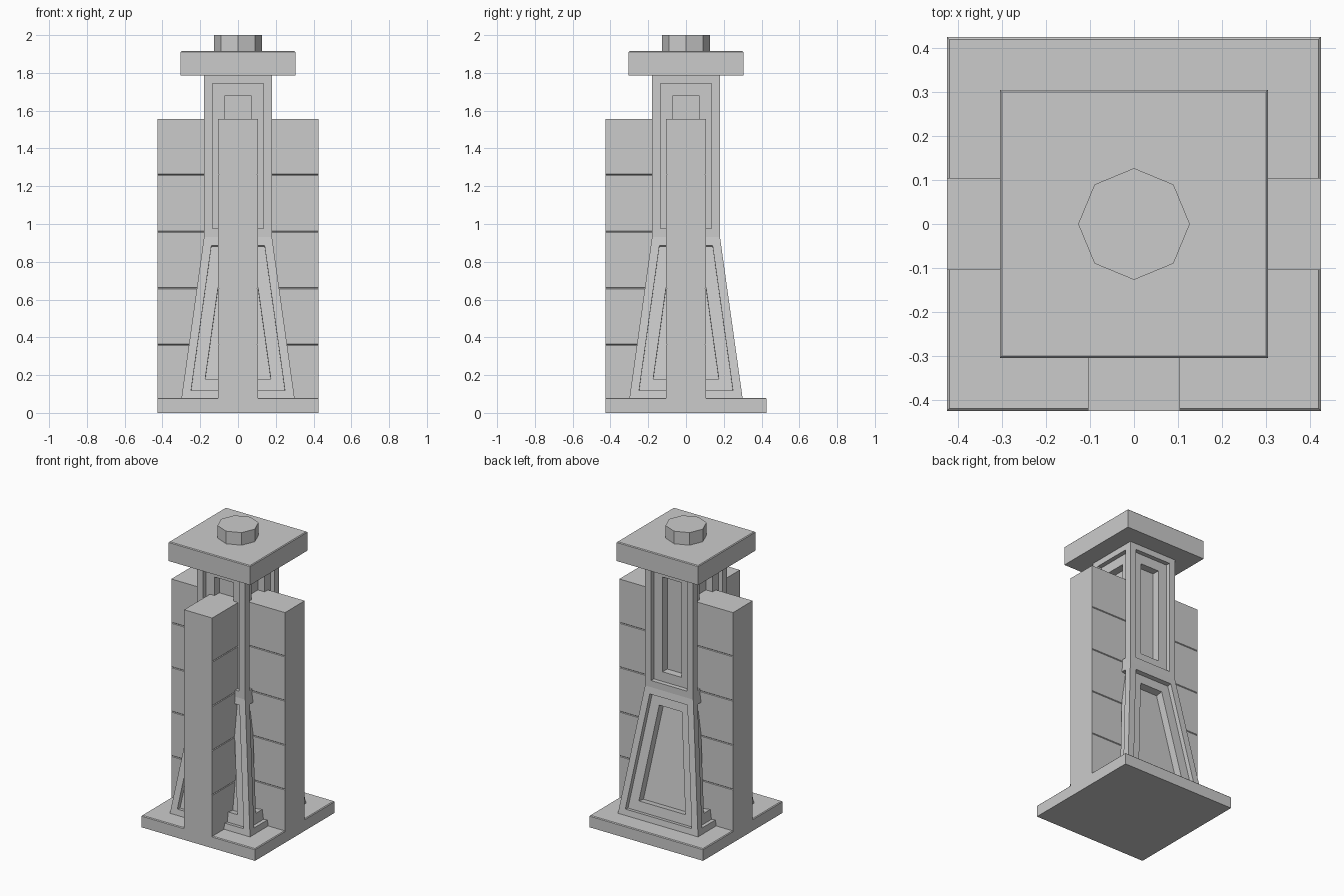
import bpy, bmesh
from math import pi
from mathutils import Matrix

if "Cube" in bpy.data.objects:
    bpy.data.objects.remove(bpy.data.objects["Cube"])


def finish(name, bm):
    bmesh.ops.recalc_face_normals(bm, faces=bm.faces)
    me = bpy.data.meshes.new(name)
    bm.to_mesh(me)
    bm.free()
    ob = bpy.data.objects.new(name, me)
    bpy.context.collection.objects.link(ob)
    return ob


def square_loft(rings):
    """Stack square rings given as (half width, z) into a closed solid."""
    bm = bmesh.new()
    loops = [[bm.verts.new((sx * h, sy * h, z))
              for sx, sy in ((-1, -1), (1, -1), (1, 1), (-1, 1))] for h, z in rings]
    for a, b in zip(loops, loops[1:]):
        for i in range(4):
            j = (i + 1) % 4
            bm.faces.new((a[i], a[j], b[j], b[i]))
    bm.faces.new(loops[0][::-1])
    bm.faces.new(loops[-1])
    bm.normal_update()
    return bm


def sink(bm, faces, border, depth):
    """Inset each panel and push its floor inwards; returns the floors."""
    bmesh.ops.inset_individual(bm, faces=faces, thickness=border, use_even_offset=True)
    floors = bmesh.ops.extrude_discrete_faces(bm, faces=faces)['faces']
    for f in floors:
        f.normal_update()
        bmesh.ops.translate(bm, verts=f.verts, vec=-f.normal * depth)
    return floors


# Base plate and cap slab, each with a fine chamfer on the top edge
finish("base_plate", square_loft([(0.425, 0), (0.425, 0.075), (0.42, 0.08)]))
finish("cap_slab", square_loft([(0.305, 1.785), (0.305, 1.91), (0.30, 1.915)]))

# Pedestal: flared lower part, straight upper part, double-stepped panels
bm = square_loft([(0.30, 0.075), (0.18, 0.93), (0.18, 1.79)])
panels = [f for f in bm.faces if abs(f.normal.z) < 0.5]
panels = sink(bm, panels, 0.045, 0.03)
sink(bm, panels, 0.065, 0.05)
finish("pedestal", bm)

# Upright fins on the front, right and left, with fine horizontal seams
W, TOP, BOTTOM, SEAM = 0.105, 1.555, 0.075, 0.004
side = [(W, BOTTOM)]
for z in (0.36, 0.66, 0.96, 1.26):
    side += [(W, z - SEAM), (W - SEAM, z), (W, z + SEAM)]
side.append((W, TOP))
outline = side + [(-x, z) for x, z in reversed(side)]
for name, angle in (("front_fin", 0), ("right_fin", pi / 2), ("left_fin", -pi / 2)):
    bm = bmesh.new()
    face = bm.faces.new([bm.verts.new((x, -0.425, z)) for x, z in outline])
    ext = bmesh.ops.extrude_face_region(bm, geom=[face])['geom']
    moved = [g for g in ext if isinstance(g, bmesh.types.BMVert)]
    bmesh.ops.translate(bm, verts=moved, vec=(0, 0.34, 0))
    bm.transform(Matrix.Rotation(angle, 4, 'Z'))
    finish(name, bm)

# Octagonal knob on top
bm = bmesh.new()
bmesh.ops.create_cone(bm, cap_ends=True, segments=8, radius1=0.127, radius2=0.127,
                      depth=0.09, matrix=Matrix.Translation((0, 0, 1.955)))
finish("top_knob", bm)
